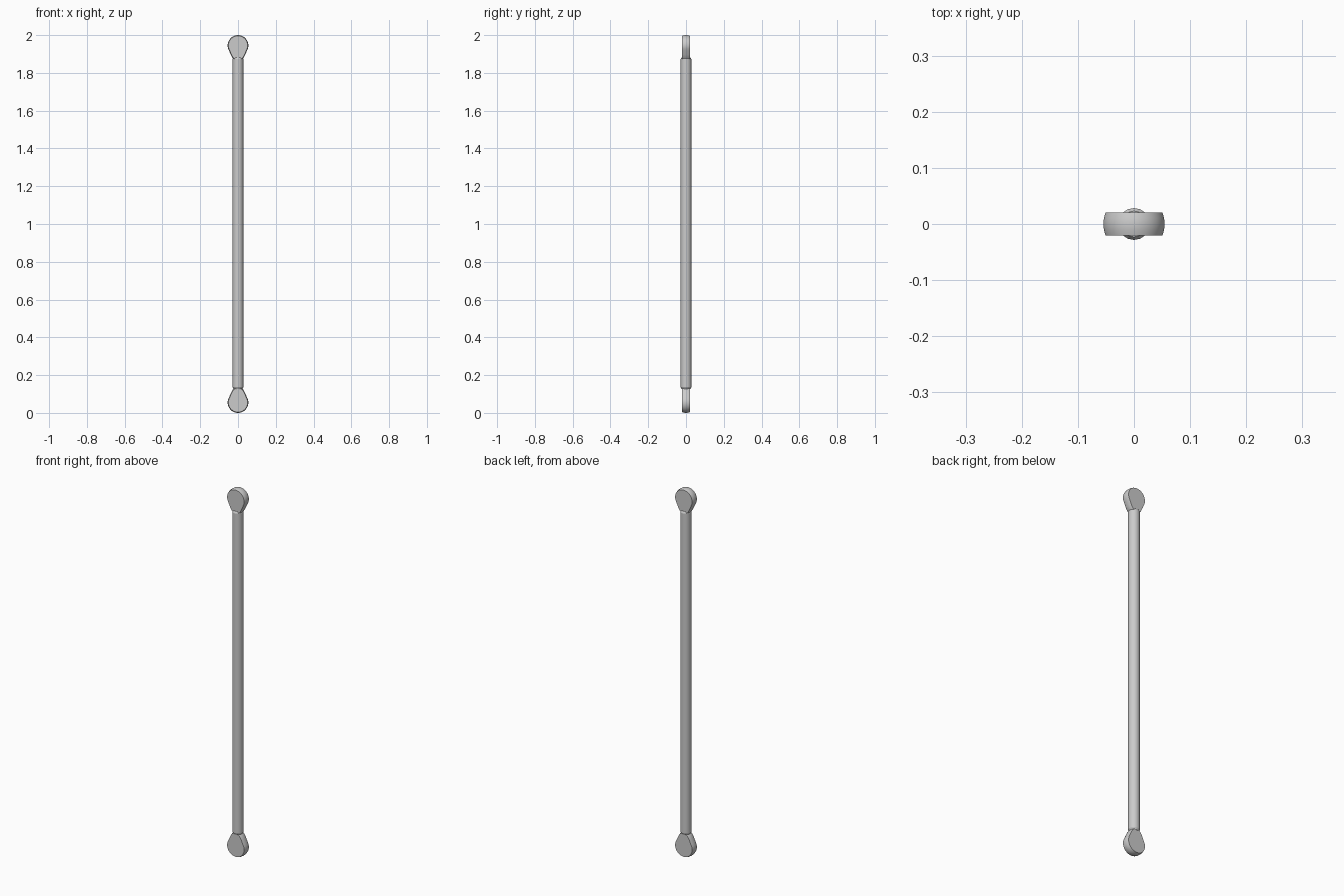
import bpy, bmesh, math

if "Cube" in bpy.data.objects:
    bpy.data.objects.remove(bpy.data.objects["Cube"])

R = 0.055        # knob radius
HALF_T = 0.0205  # knob half thickness


def finish(name, bm, angle):
    bmesh.ops.recalc_face_normals(bm, faces=bm.faces)
    me = bpy.data.meshes.new(name)
    bm.to_mesh(me)
    bm.free()
    ob = bpy.data.objects.new(name, me)
    bpy.context.collection.objects.link(ob)
    bpy.ops.object.select_all(action='DESELECT')
    ob.select_set(True)
    bpy.context.view_layer.objects.active = ob
    bpy.ops.object.shade_smooth_by_angle(angle=math.radians(angle))
    return ob


def knob(name, base, sign):
    """Flat-sided teardrop with a crowned rim, tapering into the rod."""
    half = []
    for i in range(1, 11):
        a = math.radians(-90 + 12 * i)
        half.append((R * math.cos(a), R + R * math.sin(a)))
    half += [(0.038, 0.104), (0.028, 0.123), (0.018, 0.133)]
    outline = [(0, 0)] + half + [(0, 0.135)] + [(-x, z) for x, z in reversed(half)]
    bm = bmesh.new()
    rings = []
    for k in range(-2, 3):
        y = HALF_T * k / 2
        s = math.sqrt(R * R - y * y) / R
        rings.append([bm.verts.new((x * s, y, base + sign * (R + (z - R) * s)))
                      for x, z in outline])
    n = len(outline)
    for a, b in zip(rings, rings[1:]):
        for i in range(n):
            j = (i + 1) % n
            bm.faces.new((a[i], a[j], b[j], b[i]))
    bm.faces.new(rings[0])
    bm.faces.new(rings[-1])
    return finish(name, bm, 30)


# Knobs at both ends, mirrored
knob("bottom_knob", 0.0, 1)
knob("top_knob", 2.0, -1)

# Round rod with softened ends
profile = [(0.023, 0.126), (0.0285, 0.136), (0.0285, 1.873), (0.023, 1.882)]
SIDES = 16
bm = bmesh.new()
rings = [[bm.verts.new((r * math.cos(2 * math.pi * i / SIDES),
                        r * math.sin(2 * math.pi * i / SIDES), z))
          for i in range(SIDES)] for r, z in profile]
for a, b in zip(rings, rings[1:]):
    for i in range(SIDES):
        j = (i + 1) % SIDES
        bm.faces.new((a[i], a[j], b[j], b[i]))
bm.faces.new(rings[0])
bm.faces.new(rings[-1])
finish("rod", bm, 28)
